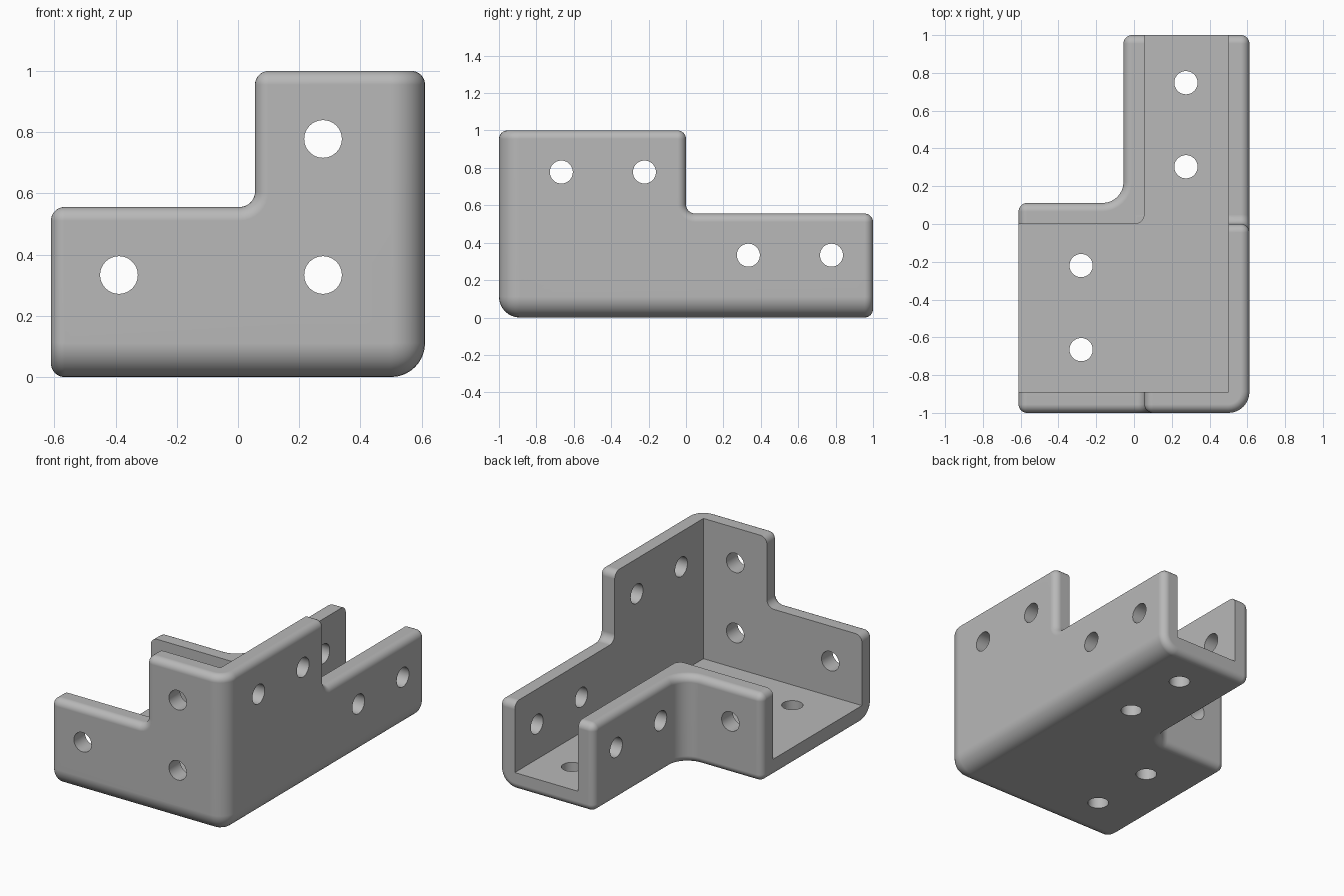
import bpy, bmesh
from math import cos, sin, pi
from mathutils import Matrix, Vector

cube = bpy.data.objects.get("Cube")
if cube:
    bpy.data.objects.remove(cube, do_unlink=True)

# Main dimensions in ninths of a unit
U = 1 / 9
RIGHT, LEFT = 5.5 * U, -5.5 * U
FRONT, BACK = -1.0, 1.0
WALL, LOW, HIGH = U, 5 * U, 1.0
POST = 0.5 * U
SMALL = 0.045

steel = bpy.data.materials.new("grey steel")
steel.use_nodes = True
steel.diffuse_color = (0.48, 0.48, 0.48, 1)
steel.node_tree.nodes["Principled BSDF"].inputs["Base Color"].default_value = steel.diffuse_color


def prism(outline, z0, z1):
    """Extruded outline; returns the bmesh and its top face."""
    bm = bmesh.new()
    low = [bm.verts.new((x, y, z0)) for x, y in outline]
    top = [bm.verts.new((x, y, z1)) for x, y in outline]
    bm.faces.new(low[::-1])
    cap = bm.faces.new(top)
    n = len(outline)
    for i in range(n):
        j = (i + 1) % n
        bm.faces.new((low[i], low[j], top[j], top[i]))
    return bm, cap


def to_object(bm, name):
    bmesh.ops.recalc_face_normals(bm, faces=bm.faces[:])
    mesh = bpy.data.meshes.new(name)
    bm.to_mesh(mesh)
    bm.free()
    obj = bpy.data.objects.new(name, mesh)
    bpy.context.collection.objects.link(obj)
    return obj


def edges_on(bm, *lines):
    """Edges lying on any line given as two fixed coordinates (axis: value)."""
    return [e for e in bm.edges if any(
        all(abs(v.co[a] - c) < 1e-4 for v in e.verts for a, c in line.items())
        for line in lines)]


def round_edges(bm, edges, radius):
    bmesh.ops.bevel(bm, geom=edges, offset=radius, offset_type='OFFSET', segments=8,
                    profile=0.5, affect='EDGES', clamp_overlap=False)
    bm.normal_update()


# Solid outer body: L-shaped plan with a taller block over the corner
bm, cap = prism([(LEFT, FRONT), (POST, FRONT), (RIGHT, FRONT), (RIGHT, 0), (RIGHT, BACK),
                 (-POST, BACK), (-POST, WALL), (LEFT, WALL)], 0, LOW)
bm.verts.ensure_lookup_table()
corners = {(round(v.co.x, 3), round(v.co.y, 3)): v for v in cap.verts}
bmesh.utils.face_split(cap, corners[round(POST, 3), FRONT], corners[round(RIGHT, 3), 0],
                       coords=[(POST, 0, LOW)])
bm.normal_update()
block = next(f for f in bm.faces if f.normal.z > 0.9 and len(f.verts) == 4)
raised = bmesh.ops.extrude_discrete_faces(bm, faces=[block])["faces"]
bmesh.ops.translate(bm, verts=raised[0].verts[:], vec=(0, 0, HIGH - LOW))
bmesh.ops.dissolve_limit(bm, angle_limit=0.01, verts=bm.verts[:], edges=bm.edges[:])
bmesh.ops.recalc_face_normals(bm, faces=bm.faces[:])

# Large outer radii, then the step fillets, then every remaining sharp edge
round_edges(bm, edges_on(bm, {0: RIGHT, 1: FRONT}, {1: FRONT, 2: 0}, {0: RIGHT, 2: 0},
                         {0: -POST, 1: WALL}), WALL)
round_edges(bm, edges_on(bm, {0: POST, 2: LOW}, {1: 0, 2: LOW}), 0.05)


def is_hidden_corner(e):
    mid = (e.verts[0].co + e.verts[1].co) / 2
    return abs(mid.x - POST) < 0.06 and abs(mid.y) < 0.06 and mid.z < 0.95


round_edges(bm, [e for e in bm.edges if e.calc_face_angle(0) > 0.8
                 and not is_hidden_corner(e)], SMALL)
bracket = to_object(bm, "corner_bracket")

# Channel that hollows the body, with a rounded inside corner
r = 0.05
arc = [(POST - r + r * cos(a), r - r * sin(a)) for a in (i * pi / 16 for i in range(9))]
inner = RIGHT - WALL
channel, _ = prism([(-2, FRONT + WALL), (inner, FRONT + WALL), (inner, 2), (POST, 2)]
                   + arc + [(-2, 0)], WALL, 2)
cutters = [to_object(channel, "channel_cutter")]

# Clearance above the low inner walls
clear, _ = prism([(-2, FRONT + WALL), (inner, FRONT + WALL), (inner, 2), (-2, 2)],
                 LOW + 0.001, 3)
cutters.append(to_object(clear, "clearance_cutter"))


# Screw holes
def hole(start, end):
    start, end = Vector(start), Vector(end)
    axis = end - start
    bm = bmesh.new()
    turn = axis.to_track_quat('Z', 'Y').to_matrix().to_4x4()
    bmesh.ops.create_cone(bm, cap_ends=True, segments=48, radius1=0.0615, radius2=0.0615,
                          depth=axis.length,
                          matrix=Matrix.Translation((start + end) / 2) @ turn)
    cutters.append(to_object(bm, "hole_cutter"))


for x, z, y_end in ((-3.5, 3, 0.3), (2.5, 3, -0.7), (2.5, 7, -0.7)):
    hole((x * U, -1.2, z * U), (x * U, y_end, z * U))
for y, z, x_start in ((-6, 7, 0.4), (-2, 7, 0.4), (3, 3, -0.2), (7, 3, -0.2)):
    hole((x_start, y * U, z * U), (0.8, y * U, z * U))
for x, y in ((-0.28, -0.665), (-0.28, -0.22), (0.275, 0.303), (0.275, 0.748)):
    hole((x, y, -0.1), (x, y, 0.2))

# Cut everything, then remove the cutters
bpy.ops.object.select_all(action='DESELECT')
bpy.context.view_layer.objects.active = bracket
bracket.select_set(True)
for cutter in cutters:
    mod = bracket.modifiers.new("cut", 'BOOLEAN')
    mod.operation = 'DIFFERENCE'
    mod.solver = 'EXACT'
    mod.object = cutter
    bpy.ops.object.modifier_apply(modifier=mod.name)
    bpy.data.objects.remove(cutter, do_unlink=True)

# Surface finish
bracket.data.materials.clear()
bracket.data.materials.append(steel)
bpy.ops.object.shade_smooth_by_angle(angle=0.6)
weighted = bracket.modifiers.new("even_shading", 'WEIGHTED_NORMAL')
weighted.keep_sharp = True
